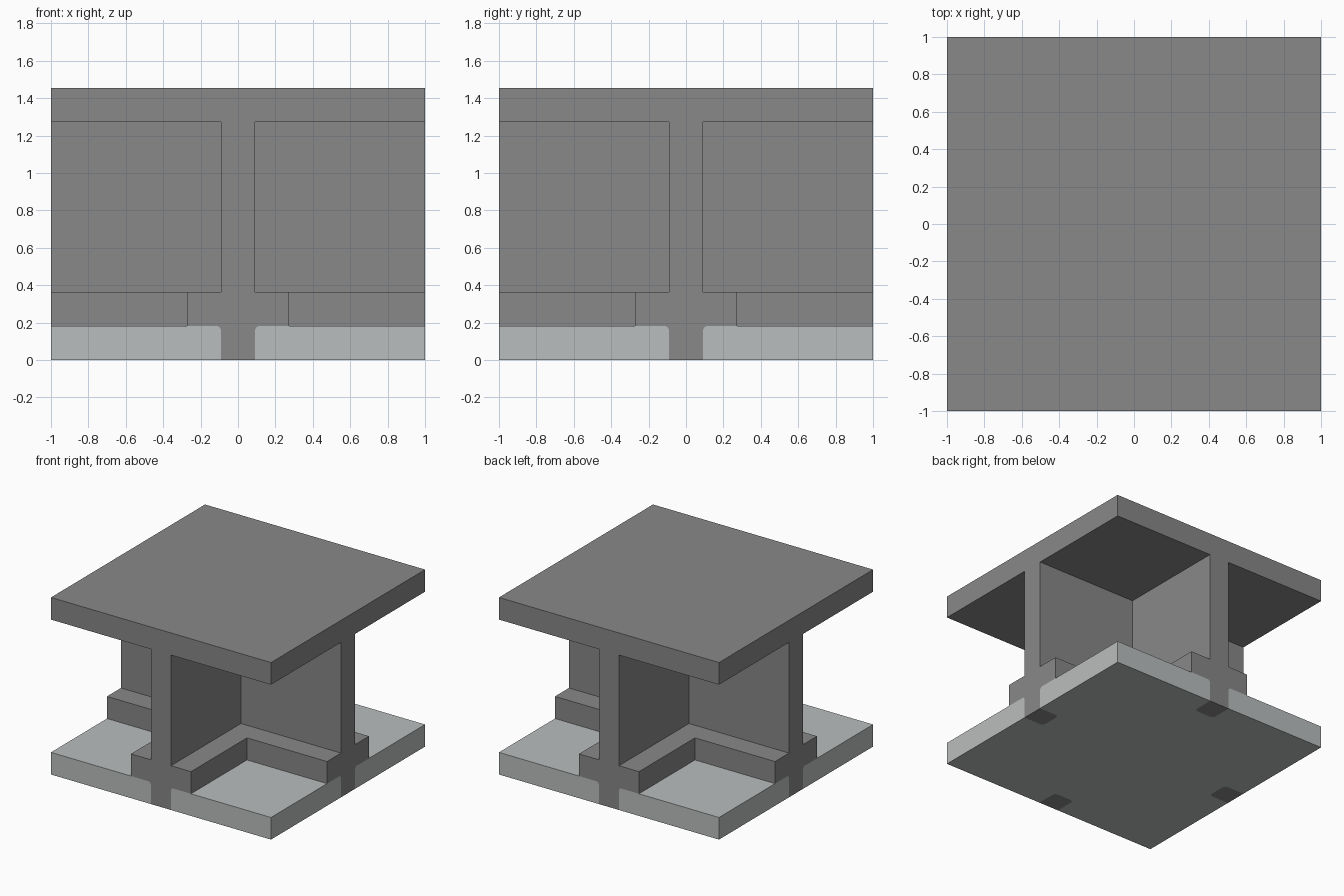
import bpy, bmesh
from math import sin, cos, pi, radians
from mathutils import Matrix

cube = bpy.data.objects.get("Cube")
if cube:
    bpy.data.objects.remove(cube, do_unlink=True)

U = 2 / 11          # module: thickness of every plate and wall
H = U / 2


def material(name, rgb):
    m = bpy.data.materials.new(name)
    m.use_nodes = True
    m.diffuse_color = (*rgb, 1)
    m.node_tree.nodes["Principled BSDF"].inputs["Base Color"].default_value = (*rgb, 1)
    return m


dark = material("dark grey", (0.246, 0.246, 0.246))
light = material("light grey", (0.491, 0.515, 0.509))


def loft(name, levels, mat):
    """Closed solid through stacked (z, outline) levels."""
    bm = bmesh.new()
    rings = [[bm.verts.new((x, y, z)) for x, y in pts] for z, pts in levels]
    n = len(rings[0])
    for a, b in zip(rings, rings[1:]):
        for i in range(n):
            j = (i + 1) % n
            bm.faces.new((a[i], a[j], b[j], b[i]))
    bm.faces.new(rings[0][::-1])
    bm.faces.new(rings[-1])
    bmesh.ops.recalc_face_normals(bm, faces=bm.faces)
    mesh = bpy.data.meshes.new(name)
    bm.to_mesh(mesh)
    bm.free()
    mesh.materials.append(mat)
    ob = bpy.data.objects.new(name, mesh)
    bpy.context.collection.objects.link(ob)
    return ob


def prism(name, pts, z0, z1, mat):
    return loft(name, [(z0, pts), (z1, pts)], mat)


def square(s):
    return [(-s, -s), (s, -s), (s, s), (-s, s)]


def cross(w):
    """Plus-shaped outline reaching all four sides."""
    quarter = [(w, -1), (w, -w), (1, -w)]
    pts = []
    for k in range(4):
        c, s = round(cos(k * pi / 2)), round(sin(k * pi / 2))
        pts += [(c * x - s * y, s * x + c * y) for x, y in quarter]
    return pts


def peg_outline(w, outer, r=0.03):
    """Peg footprint on the +x side with rounded inner corners."""
    inner = 1 - U
    arc = [(inner + r - r * sin(a), w - r + r * cos(a))
           for a in (k * pi / 8 for k in range(5))]
    half = [(outer, w)] + arc
    return half + [(x, -y) for x, y in reversed(half)]


def peg_levels(outer, bottom, top):
    """Straight peg that flares out in a small curve at the top."""
    r = 0.025
    flare = [(U - r + r * sin(a), H + r * (1 - cos(a)))
             for a in (k * pi / 10 for k in range(5))]
    sections = [(bottom, H)] + flare + [(top, flare[-1][1])]
    return [(z, peg_outline(w, outer)) for z, w in sections]


# Dark structure: top slab, crossing walls and their wider foot
prism("top_slab", square(1), 7 * U, 8 * U, dark)
prism("cross_walls", cross(H), 2 * U, 7 * U, dark)
prism("cross_foot", cross(3 * H), U, 2 * U, dark)

# Light base plate, notched in the middle of each side for the pegs
base = prism("base_plate", square(1), 0, U, light)
for k, side in enumerate(("left", "back", "right", "front")):
    turn = Matrix.Rotation(k * pi / 2, 4, "Z")
    peg = loft(side + "_peg", peg_levels(1, 0, U), dark)
    peg.data.transform(turn)
    cutter = loft(side + "_notch_cutter", peg_levels(1.1, -0.1, U + 0.1), light)
    cutter.data.transform(turn)
    cutter.hide_render = True
    cutter.hide_set(True)
    cut = base.modifiers.new(side + "_notch", "BOOLEAN")
    cut.operation = "DIFFERENCE"
    cut.solver = "EXACT"
    cut.object = cutter
